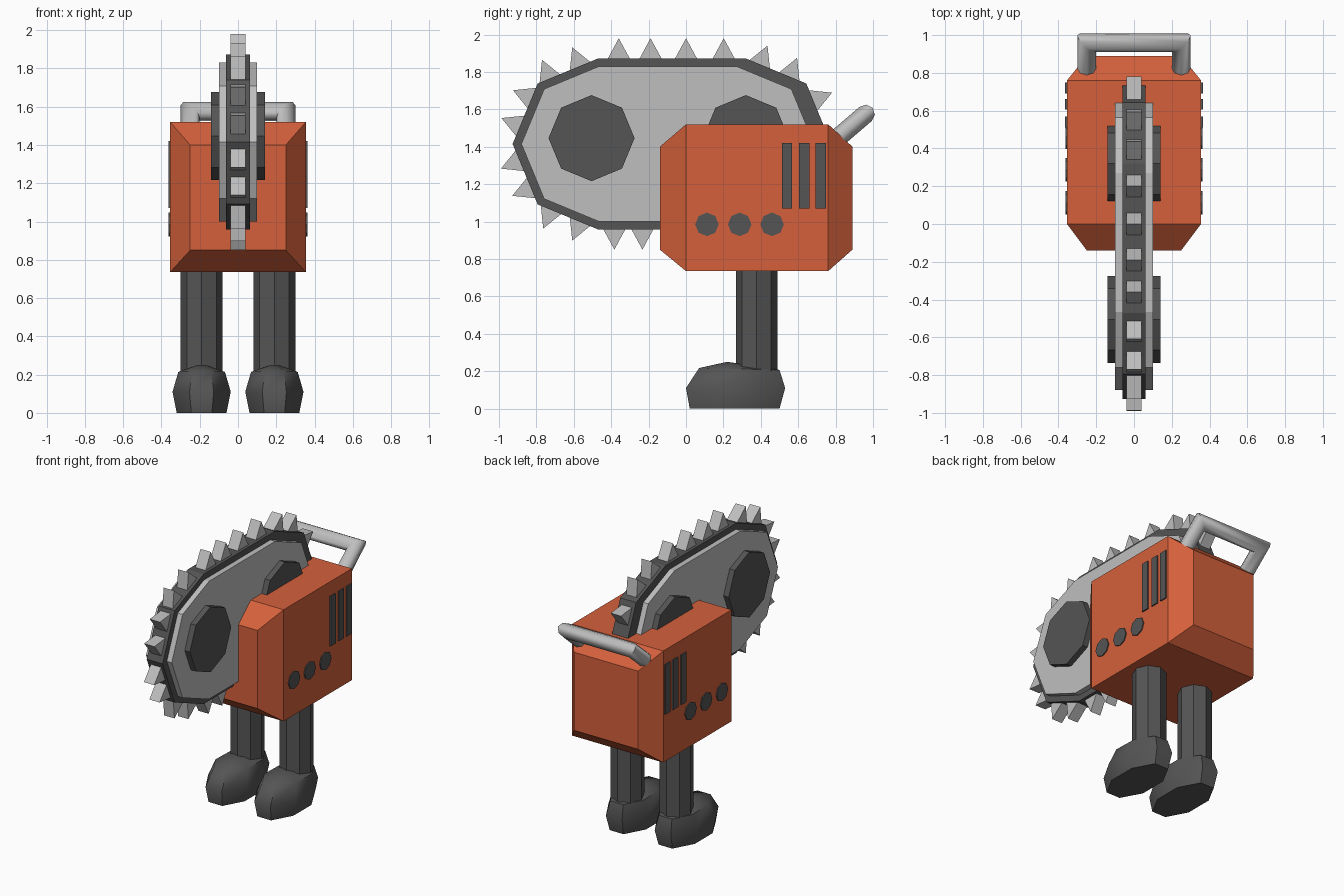
import bpy, bmesh, math
from mathutils import Vector

if "Cube" in bpy.data.objects:
    bpy.data.objects.remove(bpy.data.objects["Cube"])


def material(name, rgb):
    m = bpy.data.materials.new(name)
    m.diffuse_color = (*rgb, 1)
    m.use_nodes = True
    m.node_tree.nodes["Principled BSDF"].inputs["Base Color"].default_value = m.diffuse_color
    return m


ORANGE = material("orange paint", (0.66, 0.118, 0.045))
LIGHT = material("light steel", (0.52, 0.52, 0.52))
DARK = material("dark rubber", (0.09, 0.09, 0.09))


def loft(name, rings, mat, smooth=None):
    """Skin a list of equal-length point rings and cap both ends."""
    bm = bmesh.new()
    vs = [[bm.verts.new(p) for p in ring] for ring in rings]
    n = len(rings[0])
    for a, b in zip(vs, vs[1:]):
        for i in range(n):
            j = (i + 1) % n
            bm.faces.new((a[i], a[j], b[j], b[i]))
    bm.faces.new(vs[0])
    bm.faces.new(vs[-1])
    bmesh.ops.recalc_face_normals(bm, faces=bm.faces)
    me = bpy.data.meshes.new(name)
    bm.to_mesh(me)
    bm.free()
    me.materials.append(mat)
    ob = bpy.data.objects.new(name, me)
    bpy.context.collection.objects.link(ob)
    if smooth:
        bpy.ops.object.select_all(action='DESELECT')
        ob.select_set(True)
        bpy.context.view_layer.objects.active = ob
        bpy.ops.object.shade_smooth_by_angle(angle=math.radians(smooth))
    return ob


def slab(name, outline, x0, x1, mat):
    """Extrude a (y, z) outline along x."""
    return loft(name, [[(x, y, z) for y, z in outline] for x in (x0, x1)], mat)


def octagon(cy, cz, r):
    return [(cy + r * math.cos(i * math.pi / 4), cz + r * math.sin(i * math.pi / 4))
            for i in range(8)]


def stadium(y0, y1, z, r):
    """Two half octagons joined by straight sides, counter-clockwise from the right."""
    right, left = octagon(y1, z, r), octagon(y0, z, r)
    return right[:3] + left[2:7] + right[6:]


# Engine body with chamfered front and back
def rect(y, x, z0, z1):
    return [(-x, y, z0), (x, y, z0), (x, y, z1), (-x, y, z1)]


loft("engine_body", [rect(-0.14, 0.25, 0.85, 1.40), rect(0, 0.355, 0.735, 1.52),
                     rect(0.76, 0.355, 0.735, 1.52), rect(0.89, 0.25, 0.85, 1.40)], ORANGE)

# Guide bar: dark chain rim, lighter and thicker plate, round hubs
rim = stadium(-0.47, 0.32, 1.415, 0.457)
slab("chain_rim", rim, -0.062, 0.062, DARK)
slab("bar_plate", stadium(-0.465, 0.27, 1.415, 0.415), -0.10, 0.10, LIGHT)
for label, y in (("front", -0.505), ("rear", 0.32)):
    slab(label + "_hub", octagon(y, 1.446, 0.23), -0.14, 0.14, DARK)

# Saw teeth: rim edge index -> positions along that edge
teeth = {0: (0.72,), 1: (0.28, 0.77), 2: (0.15, 0.405, 0.645, 0.86), 3: (0.30, 0.80),
         4: (0.24, 0.70), 5: (0.28, 0.73), 6: (0.22, 0.70), 7: (0.11, 0.30)}
for edge, spots in teeth.items():
    a, b = Vector(rim[edge]), Vector(rim[edge + 1])
    t = (b - a).normalized()
    out = Vector((t.y, -t.x))
    for s in spots:
        c = a.lerp(b, s)
        foot = c - out * 0.01
        slab("saw_tooth", [foot - t * 0.064, foot + t * 0.064, c + out * 0.108],
             -0.04, 0.04, LIGHT)

# Rear handle: mitred octagonal tube
d = Vector((0, 0.76, 0.65))
n = Vector((0, -0.65, 0.76))
X = Vector((1, 0, 0))
R = 0.05
top = Vector((0, 0.96, 1.575))
base = top - d * 0.34


def tube_ring(center, across):
    return [center + R * math.cos(i * math.pi / 4) * across + R * math.sin(i * math.pi / 4) * n
            for i in range(8)]


loft("rear_handle", [tube_ring(base - X * 0.25, -X), tube_ring(top - X * 0.25, d - X),
                     tube_ring(top + X * 0.25, d + X), tube_ring(base + X * 0.25, X)],
     LIGHT, 50)


# Foot cross-section at height z, with optional slope toward the back
def foot_ring(x, z, hx, y0, y1, slope=0):
    ring = []
    k = 1 / math.cos(math.pi / 8)
    for i in range(8):
        ang = (i + 0.5) * math.pi / 4
        c, s = math.cos(ang) * k, math.sin(ang) * k
        ring.append((x + hx * c, (y0 + y1) / 2 + (y1 - y0) / 2 * s, z + slope * s))
    return ring


for label, side in (("left", -1), ("right", 1)):
    x = 0.19 * side
    # Legs
    loft(label + "_leg", [[(x + u, 0.378 + v, z) for u, v in octagon(0, 0, 0.11)]
                          for z in (0.12, 0.80)], DARK)
    # Feet
    loft(label + "_foot", [foot_ring(x, 0, 0.13, 0.02, 0.50),
                           foot_ring(x, 0.11, 0.152, 0, 0.53),
                           foot_ring(x, 0.212, 0.122, 0.07, 0.50, -0.005),
                           foot_ring(x, 0.24, 0.04, 0.22, 0.36, -0.01)], DARK, 50)
    # Side vents and buttons
    for y in (0.54, 0.633, 0.72):
        w = 0.028
        slab(label + "_vent", [(y - w, 1.07), (y + w, 1.07), (y + w, 1.42), (y - w, 1.42)],
             0.35 * side, 0.364 * side, DARK)
    for y in (0.112, 0.287, 0.46):
        slab(label + "_button", octagon(y, 0.985, 0.063), 0.35 * side, 0.362 * side, DARK)
